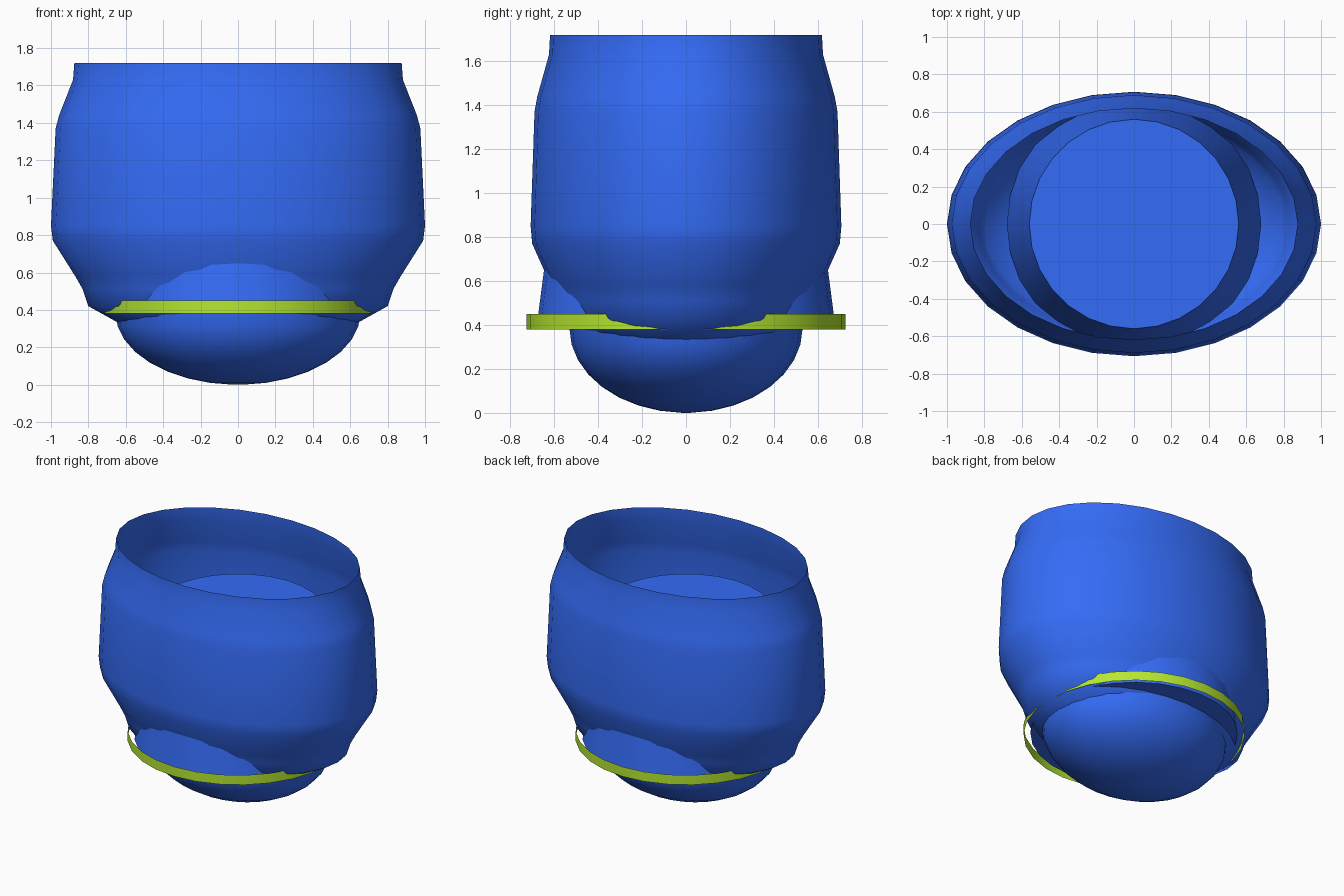
import bpy, bmesh, math

if "Cube" in bpy.data.objects:
    bpy.data.objects.remove(bpy.data.objects["Cube"])

SEGMENTS = 28


def material(name, rgb):
    mat = bpy.data.materials.new(name)
    mat.diffuse_color = (*rgb, 1.0)
    mat.use_nodes = True
    mat.node_tree.nodes["Principled BSDF"].inputs["Base Color"].default_value = mat.diffuse_color
    return mat


def lathe(name, profile, mat, ratio=1.0, cap_top=False, cap_bottom=False, angle=40):
    """Elliptical lathe; profile is (x radius, z) from bottom to top."""
    bm = bmesh.new()
    rings = []
    for r, z in profile:
        ring = []
        for i in range(SEGMENTS):
            a = 2 * math.pi * i / SEGMENTS
            ring.append(bm.verts.new((r * math.cos(a), r * ratio * math.sin(a), z)))
        rings.append(ring)
    for low, high in zip(rings, rings[1:]):
        for i in range(SEGMENTS):
            j = (i + 1) % SEGMENTS
            bm.faces.new((low[i], low[j], high[j], high[i]))
    if cap_top:
        bm.faces.new(rings[-1])
    if cap_bottom:
        bm.faces.new(rings[0][::-1])
    mesh = bpy.data.meshes.new(name)
    bm.to_mesh(mesh)
    bm.free()
    obj = bpy.data.objects.new(name, mesh)
    bpy.context.collection.objects.link(obj)
    mesh.materials.append(mat)
    bpy.ops.object.select_all(action='DESELECT')
    obj.select_set(True)
    bpy.context.view_layer.objects.active = obj
    bpy.ops.object.shade_smooth_by_angle(angle=math.radians(angle))
    return obj


blue = material("blue", (0.035, 0.15, 0.93))
lime = material("lime", (0.46, 0.80, 0.03))

# Open oval outer shell
shell = [(0.62, 0.32), (0.80, 0.42), (0.83, 0.51), (0.87, 0.58), (0.99, 0.77),
         (1.0, 0.85), (0.975, 1.37), (0.957, 1.44), (0.882, 1.63), (0.875, 1.72)]
lathe("outer_shell", shell, blue, ratio=0.707, angle=75)

# Tapered inner core, hidden inside the shell except at the front and back
lathe("inner_core", [(0.68, 0.39), (0.56, 1.31)], blue, cap_top=True, cap_bottom=True)

# Rounded oval underside
dome = []
for k in range(9):
    t = math.radians(2 + 88 * k / 8)
    dome.append((0.655 * math.sin(t), 0.385 * (1 - math.cos(t))))
lathe("bottom_dome", dome, blue, ratio=0.81, cap_bottom=True)

# Thin band around the waist
lathe("waist_band", [(0.725, 0.38), (0.725, 0.45)], lime)
